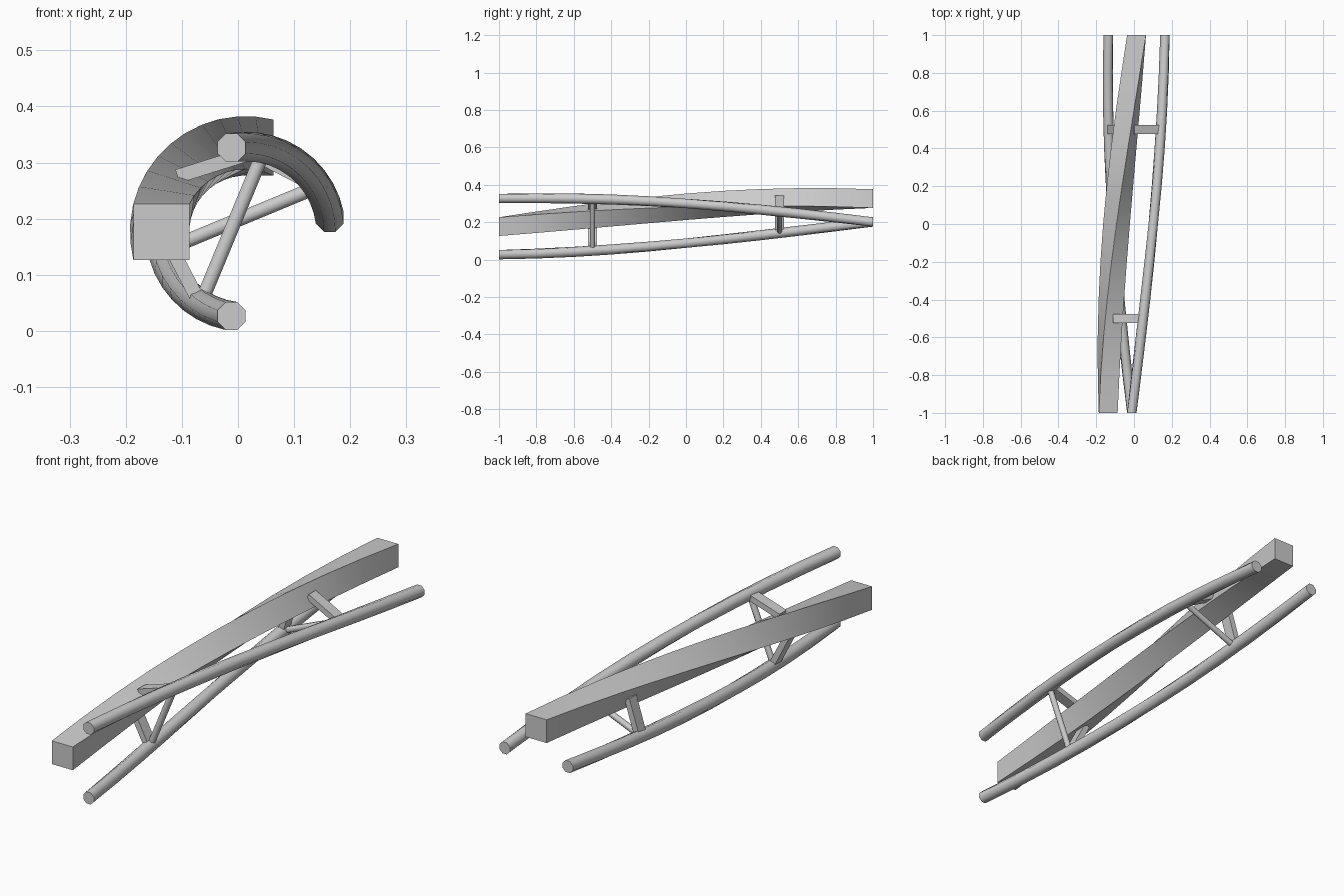
import bpy, bmesh
from math import sin, cos, pi, radians
from mathutils import Vector

if "Cube" in bpy.data.objects:
    bpy.data.objects.remove(bpy.data.objects["Cube"])

# Roll axis of the track and layout of parts around it
AXIS_X, AXIS_Z = 0.0135, 0.1765
RAIL_OUT, SPINE_OUT, GAUGE = 0.025, 0.15, 0.15
STEPS = 10


def place(out, side, y):
    """Point in the rolling frame: a quarter turn from y=-1 to y=1."""
    t = (y + 1) * pi / 4
    return Vector((AXIS_X - out * cos(t) + side * sin(t), y,
                   AXIS_Z + out * sin(t) + side * cos(t)))


def finish(name, bm, angle=None):
    bmesh.ops.recalc_face_normals(bm, faces=bm.faces)
    mesh = bpy.data.meshes.new(name)
    bm.to_mesh(mesh)
    bm.free()
    ob = bpy.data.objects.new(name, mesh)
    bpy.context.collection.objects.link(ob)
    if angle:
        bpy.ops.object.select_all(action='DESELECT')
        ob.select_set(True)
        bpy.context.view_layer.objects.active = ob
        bpy.ops.object.shade_smooth_by_angle(angle=radians(angle))
    return ob


def skin(name, rings, angle=None):
    """Closed tube through a list of rings of points."""
    bm = bmesh.new()
    loops = [[bm.verts.new(p) for p in ring] for ring in rings]
    n = len(loops[0])
    for a, b in zip(loops, loops[1:]):
        for i in range(n):
            j = (i + 1) % n
            bm.faces.new((a[i], a[j], b[j], b[i]))
    bm.faces.new(loops[0])
    bm.faces.new(loops[-1])
    return finish(name, bm, angle)


def twisted(name, profile, angle):
    ys = [-1 + 2 * i / STEPS for i in range(STEPS + 1)]
    return skin(name, [[place(o, s, y) for o, s in profile] for y in ys], angle)


def bar(name, a, b, profile, angle=None):
    """Straight bar; profile is (along y, across)."""
    yv = Vector((0, 1, 0))
    across = (b - a).normalized().cross(yv)
    return skin(name, [[p + yv * u + across * v for u, v in profile]
                       for p in (a, b)], angle)


def octagon(r):
    return [(r * cos(pi / 8 + i * pi / 4), r * sin(pi / 8 + i * pi / 4))
            for i in range(8)]


def rect(w, h):
    return [(-w, -h), (w, -h), (w, h), (-w, h)]


# Square box spine
twisted("spine", [(SPINE_OUT + o, s) for o, s in rect(0.05, 0.05)], 30)

# Two running rails
for label, sgn in (("upper", 1), ("lower", -1)):
    twisted(label + "_rail",
            [(RAIL_OUT + o, sgn * GAUGE + s) for o, s in octagon(0.027)], 50)

# Cross ties: round bar between rails and flat struts to the spine
for label, y in (("front", -0.5), ("back", 0.5)):
    bar(label + "_tie", place(RAIL_OUT, -GAUGE, y), place(RAIL_OUT, GAUGE, y),
        octagon(0.0135), 50)
    for side, sgn in (("upper", 1), ("lower", -1)):
        bar(f"{label}_{side}_strut", place(SPINE_OUT, sgn * 0.045, y),
            place(RAIL_OUT, sgn * GAUGE, y), rect(0.024, 0.0125))
